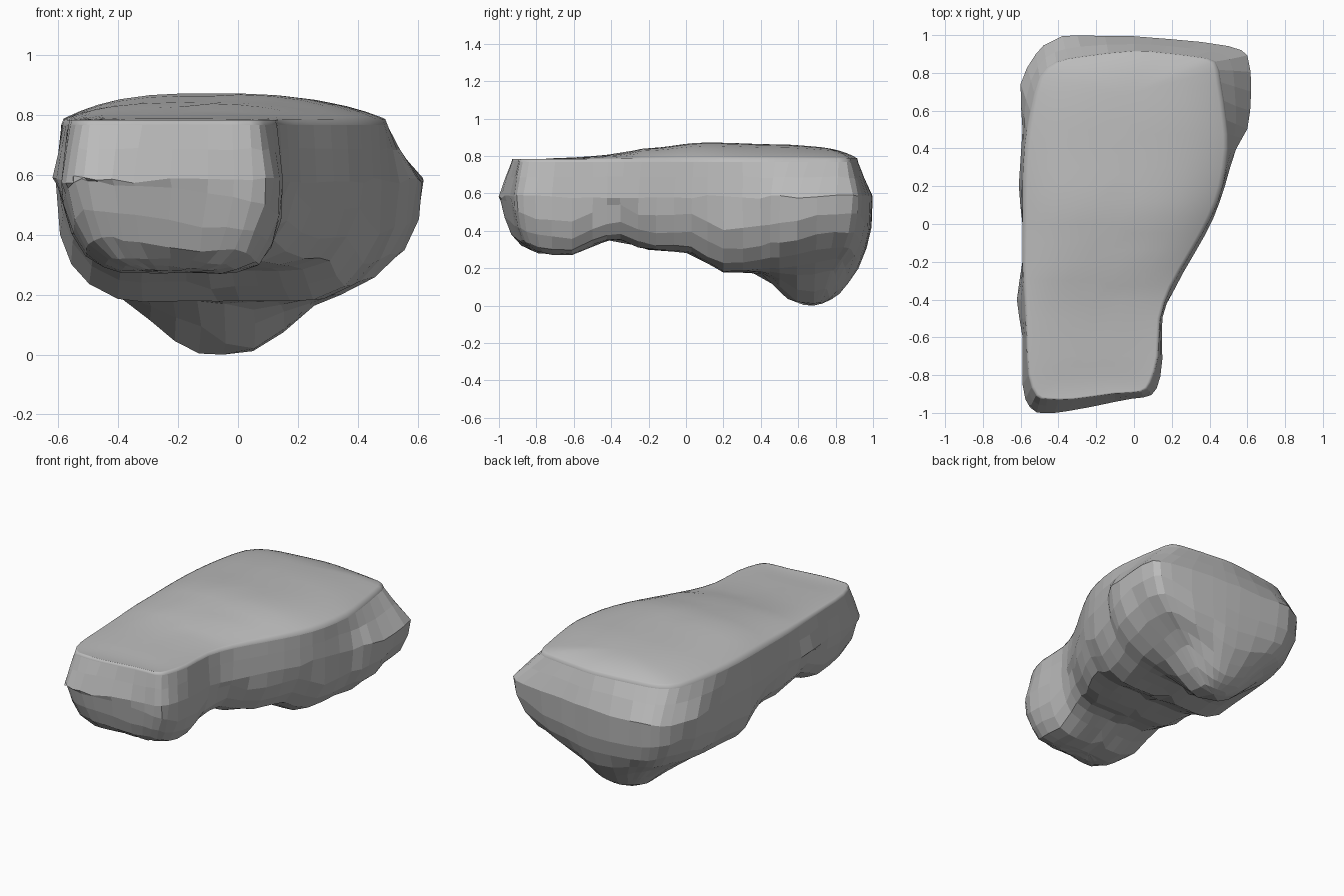
import bpy
import bmesh
import math
import random
from mathutils import Vector

random.seed(4)
old = bpy.data.objects.get("Cube")
if old:
    bpy.data.objects.remove(old, do_unlink=True)

# Matching plan outlines: widest girth and top rim, counterclockwise from the front
GIRTH = [(-.47, -1), (-.35, -.99), (-.1, -.94), (.05, -.92), (.12, -.87), (.15, -.72),
         (.15, -.5), (.21, -.35), (.32, -.16), (.42, .03), (.48, .2), (.54, .4),
         (.6, .5), (.62, .7), (.6, .89), (.5, .94), (.2, .98), (0, .99), (-.3, 1),
         (-.43, .97), (-.52, .9), (-.6, .74), (-.59, .5), (-.61, .2), (-.59, 0),
         (-.59, -.2), (-.62, -.4), (-.59, -.6), (-.59, -.85), (-.55, -.97)]
RIM = [(-.46, -.93), (-.32, -.93), (-.1, -.9), (.04, -.89), (.09, -.84), (.13, -.7),
       (.14, -.5), (.2, -.33), (.31, -.14), (.41, .04), (.47, .2), (.5, .4),
       (.49, .55), (.46, .75), (.43, .86), (.32, .89), (.15, .91), (0, .92), (-.27, .89),
       (-.41, .86), (-.5, .78), (-.55, .6), (-.58, .4), (-.59, .2), (-.59, 0),
       (-.59, -.2), (-.58, -.4), (-.57, -.6), (-.56, -.8), (-.52, -.91)]

# Heights and centre line along the length
RIDGE = [(-.92, .78), (-.6, .795), (-.4, .81), (-.2, .845), (.1, .876), (.5, .865), (.9, .84)]
UNDERSIDE = [(-.97, .38), (-.88, .32), (-.78, .285), (-.65, .27), (-.38, .36), (-.2, .3),
             (0, .29), (.22, .18), (.45, .19), (.9, .25)]
SPINE = [(-.7, -.23), (-.4, -.22), (0, -.1), (.5, -.04), (.7, -.05)]


def along(table, y):
    """Eased lookup in a table of (y, value)."""
    if y <= table[0][0]:
        return table[0][1]
    for (a, u), (b, v) in zip(table, table[1:]):
        if y <= b:
            t = (y - a) / (b - a)
            return u + (v - u) * t * t * (3 - 2 * t)
    return table[-1][1]


def densify(loop):
    """Double the points of a closed outline along a smooth curve."""
    pts = [Vector(p) for p in loop]
    n = len(pts)
    out = []
    for i, p in enumerate(pts):
        a, c, d = pts[i - 1], pts[(i + 1) % n], pts[(i + 2) % n]
        out += [p, (p + c) * .5625 - (a + d) * .0625]
    return out


def toward_spine(p, s):
    """Point at fraction s from the spine out to p; both sides share spine points."""
    y = max(-.7, min(.68, p.y))
    if s == 0:
        y = round((y + .7) / .138) * .138 - .7
    return Vector((along(SPINE, y), y)).lerp(p, s)


def under(p):
    """Underside height, rising at the flanks, with a foot bulging down near the back."""
    reach = .2 if p.y < .68 else .24
    d = ((p.x + .05) / .27) ** 2 + ((p.y - .68) / reach) ** 2
    flank = .25 * (max(0, p.x - .3) + max(0, -.4 - p.x))
    return along(UNDERSIDE, p.y) + flank - .218 * math.exp(-d ** 1.5)


girth, rim = densify(GIRTH), densify(RIM)
rings = []

# Crowned top, from the spine out to the rim
TOP_SCALES = [0, .2, .4, .6, .75, .87, .95, .985]
for s in TOP_SCALES:
    ring = []
    for p in rim:
        q = toward_spine(p, s)
        ring.append((q.x, q.y, .787 + (along(RIDGE, q.y) - .787) * (1 - s ** 3)))
    rings.append(ring)

# Rugged sides, from the rim out to the girth
for t, z in [(0, .77), (.45, .69), (1, .585)]:
    ring = []
    for a, b in zip(rim, girth):
        q = a.lerp(b, t)
        j = .01 * t
        ring.append((q.x, q.y + random.uniform(-j, j) * .5, z + random.uniform(-j, j)))
    rings.append(ring)

# Underside, from below the girth in to the spine
for s, lift in [(.975, .18), (.9, .09), (.78, .03), (.6, .005), (.45, 0), (.3, 0), (.15, 0), (0, 0)]:
    ring = []
    for p in girth:
        q = toward_spine(p, s)
        j = .008 * s
        ring.append((q.x + random.uniform(-j, j), q.y, under(q) + lift + random.uniform(-j, j)))
    rings.append(ring)

# Skin the rings: soft top, faceted sides and underside
bm = bmesh.new()
rows = [[bm.verts.new(co) for co in ring] for ring in rings]
n = len(girth)
for k, (upper, lower) in enumerate(zip(rows, rows[1:])):
    for i in range(n):
        j = (i + 1) % n
        face = bm.faces.new((upper[i], lower[i], lower[j], upper[j]))
        face.smooth = k < len(TOP_SCALES)
bmesh.ops.remove_doubles(bm, verts=bm.verts, dist=.0005)
low = min(v.co.z for v in bm.verts)
for v in bm.verts:
    v.co.z -= low
mesh = bpy.data.meshes.new("rock_slab")
bm.to_mesh(mesh)
bm.free()
rock = bpy.data.objects.new("rock_slab", mesh)
bpy.context.collection.objects.link(rock)

# Stone colour
stone = bpy.data.materials.new("stone_grey")
stone.use_nodes = True
grey = (.5, .5, .5, 1)
stone.diffuse_color = grey
stone.node_tree.nodes["Principled BSDF"].inputs["Base Color"].default_value = grey
mesh.materials.append(stone)
